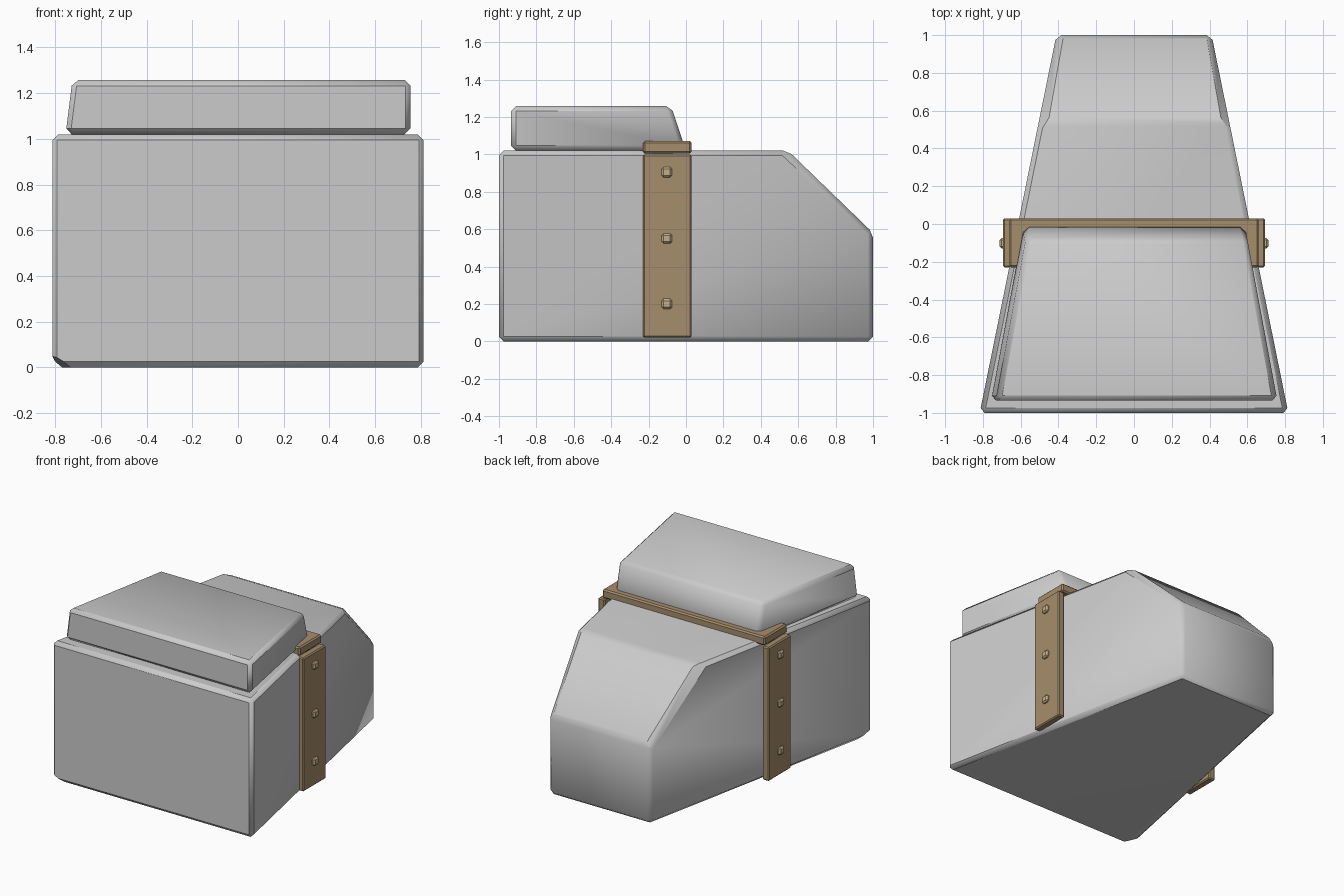
import bpy, bmesh
from mathutils import Vector

if "Cube" in bpy.data.objects:
    bpy.data.objects.remove(bpy.data.objects["Cube"])


def material(name, color):
    m = bpy.data.materials.new(name)
    m.diffuse_color = (*color, 1)
    m.use_nodes = True
    m.node_tree.nodes["Principled BSDF"].inputs["Base Color"].default_value = m.diffuse_color
    return m


bronze = material("bronze", (0.38, 0.27, 0.15))
brass = material("brass", (0.55, 0.43, 0.25))


def finish(bm, name, mat=None, bevel=0.01, chips=(), angle=0.7):
    """Chamfer all edges, slice off chipped corners, make the object."""
    bmesh.ops.recalc_face_normals(bm, faces=bm.faces[:])
    bmesh.ops.bevel(bm, geom=bm.edges[:], offset=bevel, segments=1,
                    profile=0.5, affect='EDGES', clamp_overlap=True)
    for co, no in chips:
        cut = bmesh.ops.bisect_plane(
            bm, geom=bm.verts[:] + bm.edges[:] + bm.faces[:], dist=1e-5,
            plane_co=co, plane_no=Vector(no).normalized(), clear_outer=True)
        edges = [e for e in cut["geom_cut"] if isinstance(e, bmesh.types.BMEdge)]
        if edges:
            bmesh.ops.edgeloop_fill(bm, edges=edges)
    bmesh.ops.recalc_face_normals(bm, faces=bm.faces[:])
    me = bpy.data.meshes.new(name)
    bm.to_mesh(me)
    bm.free()
    ob = bpy.data.objects.new(name, me)
    bpy.context.collection.objects.link(ob)
    if mat:
        me.materials.append(mat)
    bpy.ops.object.select_all(action='DESELECT')
    ob.select_set(True)
    bpy.context.view_layer.objects.active = ob
    bpy.ops.object.shade_smooth_by_angle(angle=angle)
    return ob


def wedge(profile, half_width):
    """Side profile in y,z spanned across x with a width that varies along y."""
    bm = bmesh.new()
    left = [bm.verts.new((-half_width(y), y, z)) for y, z in profile]
    right = [bm.verts.new((half_width(y), y, z)) for y, z in profile]
    bm.faces.new(left)
    bm.faces.new(right[::-1])
    n = len(profile)
    for i in range(n):
        j = (i + 1) % n
        bm.faces.new((left[i], right[i], right[j], left[j]))
    return bm


def box(name, lo, hi, mat, bevel):
    bm = bmesh.new()
    bmesh.ops.create_cube(bm, size=1)
    lo, hi = Vector(lo), Vector(hi)
    for v in bm.verts:
        v.co = (lo + hi) / 2 + v.co * (hi - lo)
    return finish(bm, name, mat, bevel, angle=0.5)


# Main tapered stone with a sloping back and worn edges
body = wedge([(-1, 0), (1, 0), (1, 0.58), (0.545, 1.02), (-1, 1.02)],
             lambda y: 0.614 - 0.203 * y)
finish(body, "stone_body", bevel=0.026, chips=[
    ((-0.72, -1, 0), (-0.55, -0.25, -0.9)),
    ((0.425, 0.77, 0.80), (0.98, 0.88, 0.73)),
    ((-0.415, 0.77, 0.80), (-0.98, 0.88, 0.73)),
])

# Upper slab, with its left side leaning inward
slab = wedge([(-0.935, 1.02), (0.0, 1.02), (-0.08, 1.258), (-0.935, 1.258)],
             lambda y: 0.585 - 0.186 * y)
for v in slab.verts:
    if v.co.x < 0 and v.co.z > 1.1:
        v.co.x += 0.03
finish(slab, "stone_slab", bevel=0.026)

# Metal strap: crossbar and two side plates with rivets
box("strap_crossbar", (-0.66, -0.23, 1.005), (0.66, 0.03, 1.07), bronze, 0.01)
for side, label in ((-1, "left"), (1, "right")):
    xs = sorted((side * 0.64, side * 0.693))
    box("strap_plate_" + label, (xs[0], -0.23, 0.02), (xs[1], 0.03, 1.0), bronze, 0.008)
    for i, z in enumerate((0.2, 0.55, 0.905)):
        xr = sorted((side * 0.68, side * 0.712))
        box(f"rivet_{label}_{i + 1}", (xr[0], -0.13, z - 0.028),
            (xr[1], -0.074, z + 0.028), brass, 0.011)
